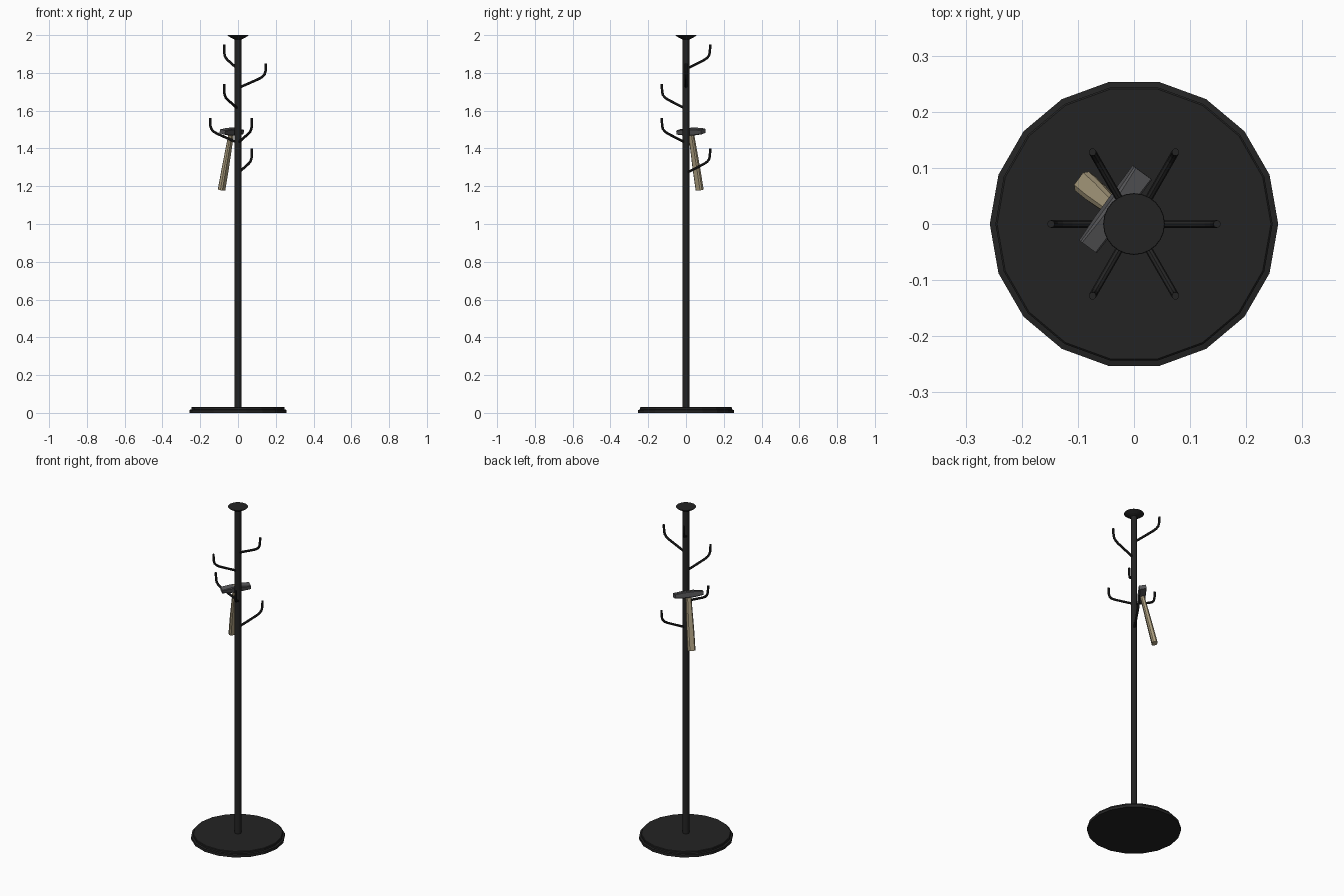
import bpy, bmesh, math
from mathutils import Vector, Matrix

if "Cube" in bpy.data.objects:
    bpy.data.objects.remove(bpy.data.objects["Cube"])


def material(name, rgb):
    m = bpy.data.materials.new(name)
    m.diffuse_color = (*rgb, 1)
    m.use_nodes = True
    m.node_tree.nodes["Principled BSDF"].inputs["Base Color"].default_value = m.diffuse_color
    return m


BLACK = material("black_metal", (0.017, 0.017, 0.017))
STEEL = material("grey_steel", (0.09, 0.09, 0.095))
WOOD = material("pale_wood", (0.42, 0.35, 0.22))


def loft(name, rings, mat, matrix=Matrix()):
    """Skin a list of equal-length point rings and cap both ends."""
    bm = bmesh.new()
    rows = [[bm.verts.new(matrix @ Vector(p)) for p in ring] for ring in rings]
    n = len(rows[0])
    for a, b in zip(rows, rows[1:]):
        for i in range(n):
            j = (i + 1) % n
            bm.faces.new((a[i], a[j], b[j], b[i]))
    bm.faces.new(rows[0][::-1])
    bm.faces.new(rows[-1])
    bmesh.ops.recalc_face_normals(bm, faces=bm.faces)
    me = bpy.data.meshes.new(name)
    bm.to_mesh(me)
    bm.free()
    me.materials.append(mat)
    ob = bpy.data.objects.new(name, me)
    bpy.context.collection.objects.link(ob)
    return ob


def turned(name, profile, sides, mat):
    """Revolve (radius, z) points about the z axis."""
    turns = [2 * math.pi * i / sides for i in range(sides)]
    return loft(name, [[(r * math.cos(t), r * math.sin(t), z) for t in turns]
                       for r, z in profile], mat)


# Stepped base, pole and top cap
turned("base", [(0.257, 0), (0.257, 0.016), (0.247, 0.018), (0.247, 0.028),
                (0.244, 0.031)], 18, BLACK)
turned("pole", [(0.018, 0.028), (0.018, 1.99)], 12, BLACK)
turned("top_cap", [(0.018, 1.977), (0.034, 1.984), (0.052, 1.995),
                   (0.055, 1.998), (0.054, 2.0)], 24, BLACK)

# Hooks: (angle in degrees, tip height), one upturned tube each
HOOKS = [(120, 1.95), (0, 1.85), (240, 1.74), (180, 1.56), (300, 1.56), (60, 1.40)]
PATH = [(0.010, -0.126), (0.065, -0.102), (0.112, -0.081), (0.130, -0.070),
        (0.141, -0.057), (0.146, -0.040), (0.148, 0)]
TUBE = 0.0068


def hook(angle, tip):
    d = Vector((math.cos(math.radians(angle)), math.sin(math.radians(angle)), 0))
    up = Vector((0, 0, 1))
    side = up.cross(d)
    pts = [d * r + up * (tip + z) for r, z in PATH]
    rings = []
    for i, p in enumerate(pts):
        tangent = (pts[min(i + 1, len(pts) - 1)] - pts[max(i - 1, 0)]).normalized()
        if i == len(pts) - 1:
            tangent = up
        normal = side.cross(tangent)
        rings.append([p + TUBE * (side * math.cos(k * math.pi / 4)
                                  + normal * math.sin(k * math.pi / 4))
                      for k in range(8)])
    loft(f"hook_{angle}", rings, BLACK)


for angle, tip in HOOKS:
    hook(angle, tip)

# Hammer frame: local x runs along the head, local z up the handle
centre = Vector((-0.034, 0.026, 1.487))
z = (centre - Vector((-0.088, 0.073, 1.175))).normalized()
x = Vector((0.59, 0.81, 0))
x = (x - z * x.dot(z)).normalized()
y = z.cross(x)
FRAME = Matrix.Translation(centre) @ Matrix((x, y, z)).transposed().to_4x4()


def octagon(a, b, c=0.5):
    """Chamfered rectangle with half sizes a and b."""
    k = min(a, b) * c
    return [(a, b - k), (a - k, b), (k - a, b), (-a, b - k),
            (-a, k - b), (k - a, -b), (a - k, -b), (a, k - b)]


# Hammer handle, flaring toward its lower end
loft("hammer_handle", [[(u, v, h) for u, v in octagon(a, b)] for h, a, b in
                       [(-0.314, 0.021, 0.015), (-0.20, 0.020, 0.014),
                        (-0.06, 0.016, 0.012), (0.020, 0.014, 0.011)]], WOOD, FRAME)

# Hammer head, deepest at the eye and slimmer toward both faces
loft("hammer_head", [[(s, u, v + 0.002) for u, v in octagon(w, t, 0.25)] for s, w, t in
                     [(-0.082, 0.018, 0.011), (-0.030, 0.019, 0.018),
                      (0.030, 0.019, 0.018), (0.082, 0.020, 0.012)]], STEEL, FRAME)
